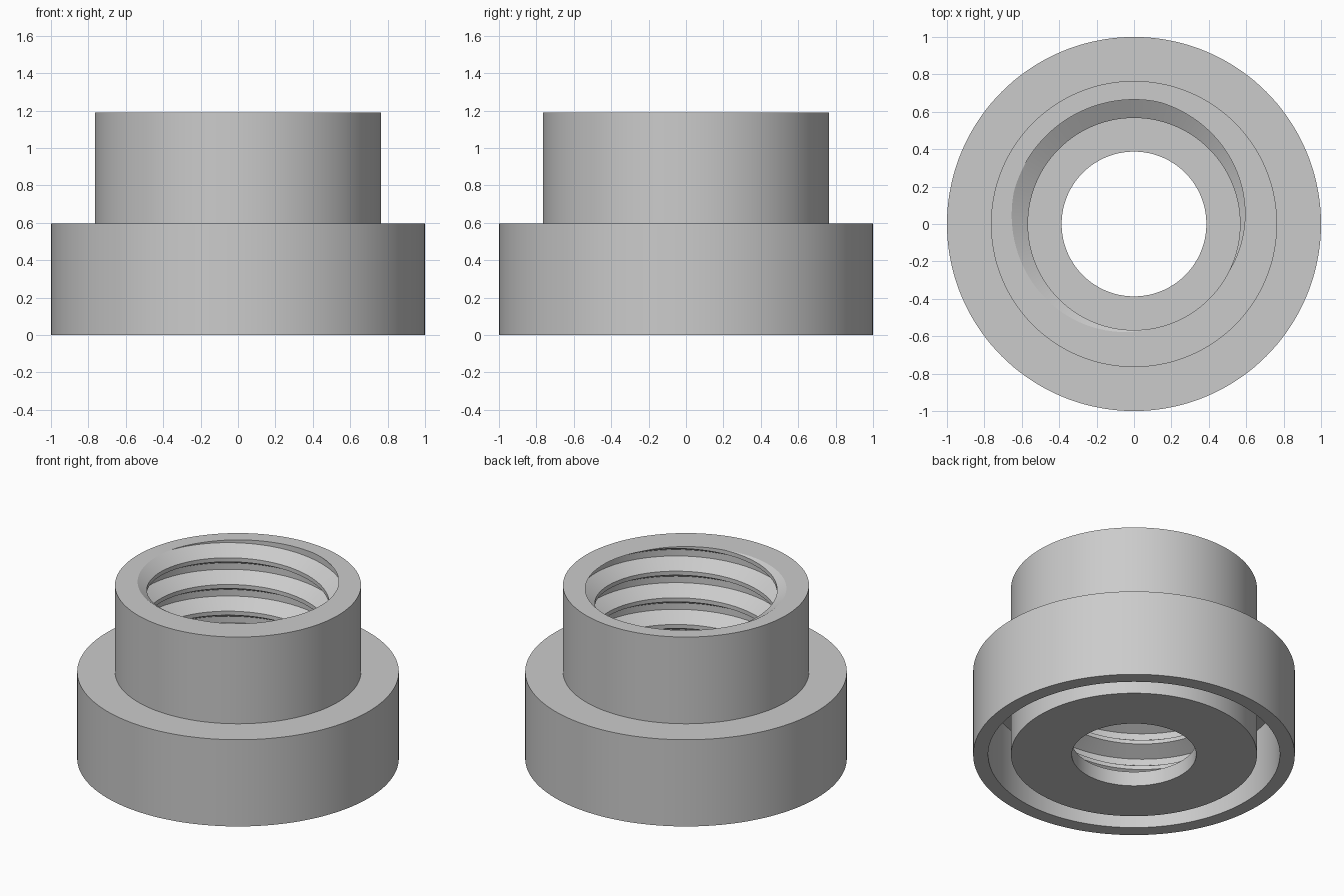
import bpy, bmesh, math

if "Cube" in bpy.data.objects:
    bpy.data.objects.remove(bpy.data.objects["Cube"])

N = 144                       # sides around the axis
FLOOR, TOP = 0.10, 1.19       # threaded bore runs between these heights
MINOR, MAJOR = 0.567, 0.665   # crest and root radii of the thread
PITCH = 0.183
# one thread turn: (fraction of pitch, radius), starting at the lower root edge
TURN = [(0.0, MAJOR), (0.24, MAJOR), (0.53, MINOR), (0.68, MINOR), (1.0, MAJOR)]
PHASE = 165 / 360             # turn position where the lower root edge meets the rim


def thread_radius(turns, z):
    """Bore radius at an angle (in turns) and height."""
    t = ((z - TOP) / PITCH - (turns - PHASE)) % 1.0
    for (t0, r0), (t1, r1) in zip(TURN, TURN[1:]):
        if t <= t1:
            return r0 + (r1 - r0) * (t - t0) / (t1 - t0)
    return MAJOR


def point(bm, turns, r, z):
    a = math.tau * turns
    return bm.verts.new((r * math.cos(a), r * math.sin(a), z))


def skin(bm, rows, closed):
    """Quads between neighbouring rows of vertices."""
    for lo, hi in zip(rows, rows[1:]):
        n = len(lo)
        for i in range(n if closed else n - 1):
            j = (i + 1) % n
            bm.faces.new((lo[i], lo[j], hi[j], hi[i]))


bm = bmesh.new()

# lathed shell: bore floor, hole, base, underside groove, skirt, sleeve, rim
profile = [(None, FLOOR), (0.387, FLOOR), (0.387, 0), (0.765, 0), (0.765, 0.455),
           (0.907, 0.455), (0.907, 0), (1, 0), (1, 0.595), (0.765, 0.595),
           (0.765, TOP), (None, TOP)]
rows = [[point(bm, i / N, thread_radius(i / N, z) if r is None else r, z)
         for i in range(N)] for r, z in profile]
skin(bm, rows, True)

# internal thread: helical strips clipped at the floor and the rim
turns_down = math.ceil((TOP - FLOOR) / PITCH) + 2
rows = []
for t, r in TURN:
    row = []
    for i in range(-turns_down * N, 2 * N + 1):
        turns = i / N
        z = TOP + PITCH * (turns - PHASE + t)
        clipped = min(max(z, FLOOR), TOP)
        row.append(point(bm, turns, r if z == clipped else thread_radius(turns, clipped), clipped))
    rows.append(row)
skin(bm, rows, False)

# weld the parts and drop the strips that were clipped away
bmesh.ops.remove_doubles(bm, verts=bm.verts[:], dist=0.00005)
bmesh.ops.dissolve_degenerate(bm, edges=bm.edges[:], dist=0.00005)
loose = [e for e in bm.edges if not e.link_faces]
bmesh.ops.delete(bm, geom=loose, context='EDGES')
bmesh.ops.recalc_face_normals(bm, faces=bm.faces[:])

mesh = bpy.data.meshes.new("threaded_cap")
bm.to_mesh(mesh)
bm.free()
cap = bpy.data.objects.new("threaded_cap", mesh)
bpy.context.collection.objects.link(cap)

grey = bpy.data.materials.new("light grey")
grey.diffuse_color = (0.6, 0.6, 0.6, 1)
grey.use_nodes = True
grey.node_tree.nodes["Principled BSDF"].inputs["Base Color"].default_value = grey.diffuse_color
mesh.materials.append(grey)

bpy.context.view_layer.objects.active = cap
cap.select_set(True)
bpy.ops.object.shade_smooth_by_angle(angle=math.radians(30))
